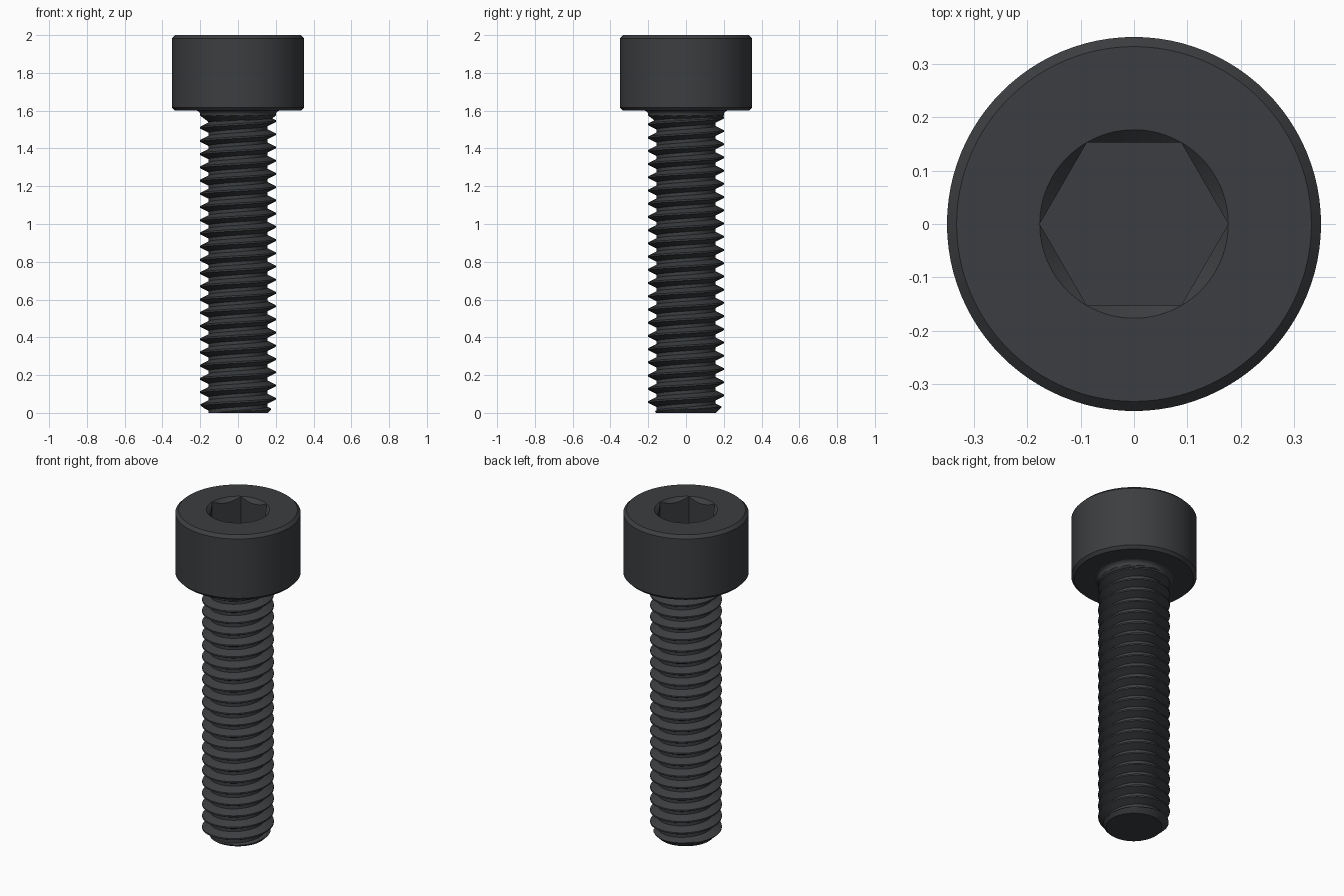
import bpy, bmesh, math

if "Cube" in bpy.data.objects:
    bpy.data.objects.remove(bpy.data.objects["Cube"])

SEG, PITCH, STEPS = 96, 0.07, 16
MAJOR, ROOT, HEAD_Z, TOP_Z = 0.20, 0.156, 1.6, 2.0

steel = bpy.data.materials.new("black_steel")
steel.diffuse_color = (0.045, 0.048, 0.052, 1)
steel.use_nodes = True
steel.node_tree.nodes["Principled BSDF"].inputs["Base Color"].default_value = steel.diffuse_color


def finish(bm, name):
    bmesh.ops.remove_doubles(bm, verts=bm.verts, dist=1e-5)
    bmesh.ops.recalc_face_normals(bm, faces=bm.faces)
    mesh = bpy.data.meshes.new(name)
    bm.to_mesh(mesh)
    bm.free()
    mesh.materials.append(steel)
    obj = bpy.data.objects.new(name, mesh)
    bpy.context.collection.objects.link(obj)
    bpy.ops.object.select_all(action='DESELECT')
    obj.select_set(True)
    bpy.context.view_layer.objects.active = obj
    bpy.ops.object.shade_smooth_by_angle(angle=math.radians(25))


def point(bm, r, a, z):
    return bm.verts.new((r * math.cos(a), r * math.sin(a), z))


# Head: chamfered cylinder with a countersunk hexagonal socket
HEX_R = 0.1764


def hex_radius(a):
    return HEX_R * math.cos(math.pi / 6) / math.cos(a % (math.pi / 3) - math.pi / 6)


def circle(r, z):
    return lambda a: (r, z)


rings = [circle(0.333, HEAD_Z), circle(0.35, HEAD_Z + 0.017),
         circle(0.35, TOP_Z - 0.018), circle(0.332, TOP_Z), circle(HEX_R, TOP_Z),
         lambda a: (hex_radius(a), TOP_Z - (HEX_R - hex_radius(a))),
         lambda a: (hex_radius(a), TOP_Z - 0.2)]
bm = bmesh.new()
angles = [2 * math.pi * i / SEG for i in range(SEG)]
loops = []
for ring in rings:
    loops.append([point(bm, ring(a)[0], a, ring(a)[1]) for a in angles])
for lo, hi in zip(loops, loops[1:]):
    for i in range(SEG):
        k = (i + 1) % SEG
        bm.faces.new((lo[i], lo[k], hi[k], hi[i]))
bm.faces.new(loops[0][::-1])
bm.faces.new(loops[-1])
finish(bm, "socket_head")


# Threaded shank: helical grid with tip chamfer, thread run-out and neck fillet
def shank_radius(step, z):
    d = abs((step + STEPS / 2) % STEPS - STEPS / 2)      # distance from crest
    depth = min(max((d - 1) / 5, 0), 1)
    r = MAJOR - (MAJOR - ROOT) * depth
    r = min(r, 0.157 + z)
    r = max(r, min(MAJOR, ROOT + (z - 1.54) * 1.3))
    if z > HEAD_Z - 0.022:
        t = min((z - HEAD_Z + 0.022) / 0.022, 1)
        r = max(r, MAJOR + 0.022 * (1 - math.sqrt(1 - t * t)))
    return r


bm = bmesh.new()
rows = STEPS * 26
grid = []
for j in range(rows):
    row = []
    for i in range(SEG + 1):
        a = 2 * math.pi * i / SEG
        z = 0.005 + PITCH * ((j - 2 * STEPS) / STEPS + i / SEG)
        row.append(point(bm, shank_radius(j, z), a, z))
    grid.append(row)
for lo, hi in zip(grid, grid[1:]):
    for i in range(SEG):
        bm.faces.new((lo[i], lo[i + 1], hi[i + 1], hi[i]))
bmesh.ops.remove_doubles(bm, verts=bm.verts, dist=1e-5)
for z, n in ((0, -1), (HEAD_Z, 1)):
    bmesh.ops.bisect_plane(bm, geom=bm.verts[:] + bm.edges[:] + bm.faces[:], dist=1e-6,
                           plane_co=(0, 0, z), plane_no=(0, 0, n), clear_outer=True)
# Flat tip
tip = [e for e in bm.edges if e.is_boundary and all(abs(v.co.z) < 1e-4 for v in e.verts)]
bmesh.ops.holes_fill(bm, edges=tip, sides=0)
finish(bm, "threaded_shank")
